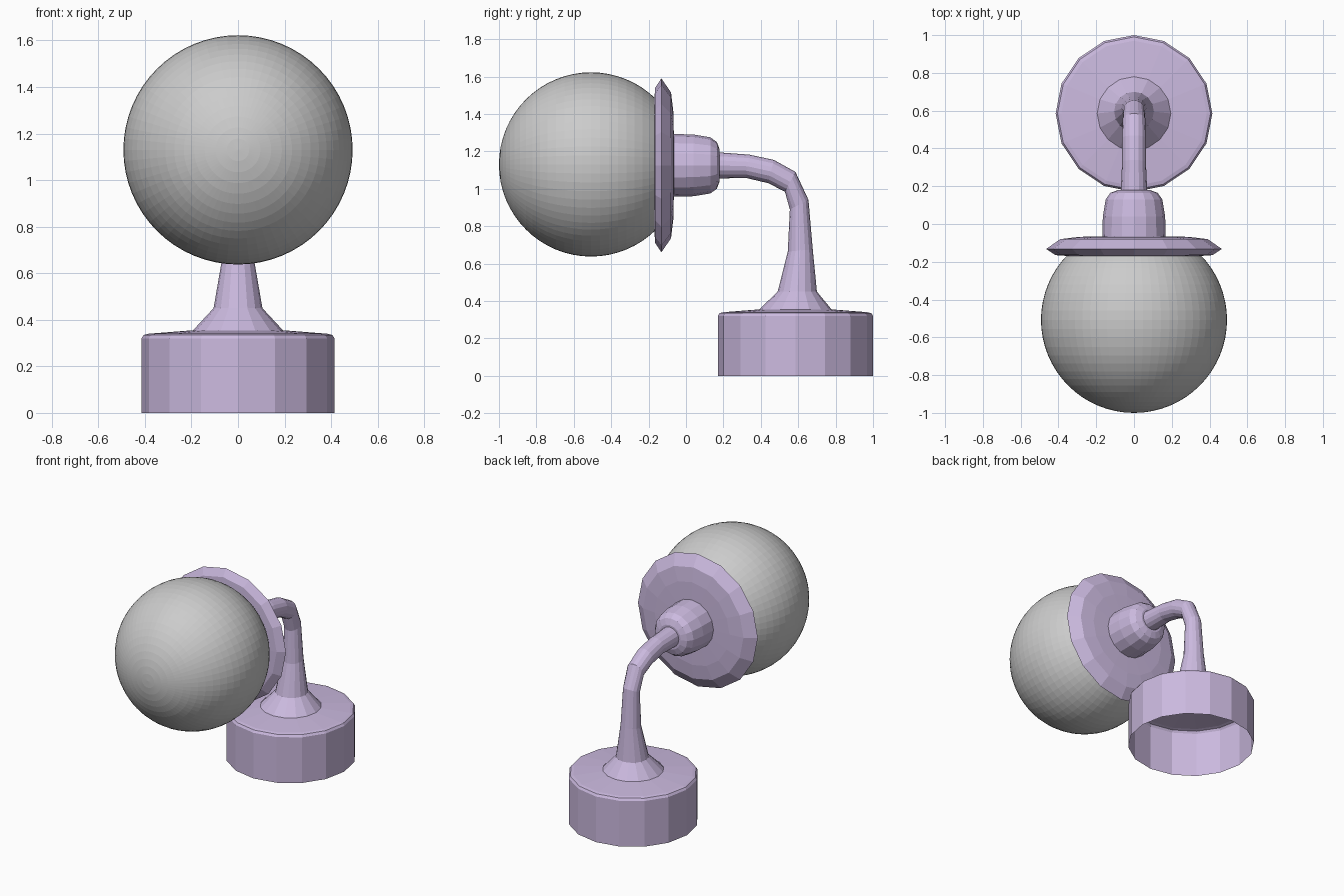
import bpy, bmesh
from math import sin, cos, pi, radians

if "Cube" in bpy.data.objects:
    bpy.data.objects.remove(bpy.data.objects["Cube"])

lilac = bpy.data.materials.new("lilac_metal")
lilac.diffuse_color = (0.60, 0.49, 0.74, 1)
lilac.use_nodes = True
lilac.node_tree.nodes["Principled BSDF"].inputs["Base Color"].default_value = lilac.diffuse_color


def sweep(name, rings, sides=16, mat=None):
    """Skin rings given as (y, z, radius, tilt in degrees); tilt 0 lies flat, 90 faces the front."""
    bm = bmesh.new()
    loops = []
    for y, z, r, tilt in rings:
        t = radians(tilt)
        angles = [2 * pi * k / sides for k in range(sides)]
        loops.append([bm.verts.new((-r * sin(a), y + r * cos(a) * cos(t), z + r * cos(a) * sin(t)))
                      for a in angles])
    for lo, hi in zip(loops, loops[1:]):
        for k in range(sides):
            n = (k + 1) % sides
            bm.faces.new((lo[k], lo[n], hi[n], hi[k]))
    bmesh.ops.remove_doubles(bm, verts=bm.verts, dist=1e-5)
    mesh = bpy.data.meshes.new(name)
    bm.to_mesh(mesh)
    bm.free()
    if mat:
        mesh.materials.append(mat)
    obj = bpy.data.objects.new(name, mesh)
    bpy.context.collection.objects.link(obj)
    return obj


BASE_Y, AXIS_Z = 0.585, 1.125

# Wall mount: hollow drum, open underneath
drum = [(0.415, 0), (0.415, 0.32), (0.405, 0.335), (0.385, 0.34), (0.195, 0.355)]
sweep("base", [(BASE_Y, z, r, 0) for r, z in drum], mat=lilac)

# Flared stem bending forward into the arm
sweep("arm", [
    (0.585, 0.353, 0.195, 0), (0.595, 0.45, 0.105, 0), (0.611, 0.67, 0.067, 5),
    (0.605, 0.915, 0.056, 27), (0.557, 1.037, 0.060, 62), (0.455, 1.092, 0.064, 77),
    (0.33, 1.12, 0.063, 82), (0.17, 1.125, 0.070, 90)], mat=lilac)

# Lamp socket cup
cup = [(0.07, 0.18), (0.085, 0.18), (0.125, 0.165), (0.15, 0.13), (0.165, 0.04), (0.168, -0.07)]
sweep("socket", [(y, AXIS_Z, r, 90) for r, y in cup], mat=lilac)

# Bevelled collar plate behind the globe
plate = [(0.165, -0.065), (0.29, -0.068), (0.39, -0.08), (0.465, -0.132),
         (0.415, -0.165), (0.34, -0.17)]
sweep("collar", [(y, AXIS_Z, r, 90) for r, y in plate], mat=lilac)

# Glass globe, open where it seats in the collar
R = 0.4925
sweep("globe", [(R * cos(pi * k / 32) - 0.5075, 1.13, R * sin(pi * k / 32), 90)
                for k in range(7, 33)], sides=64)
